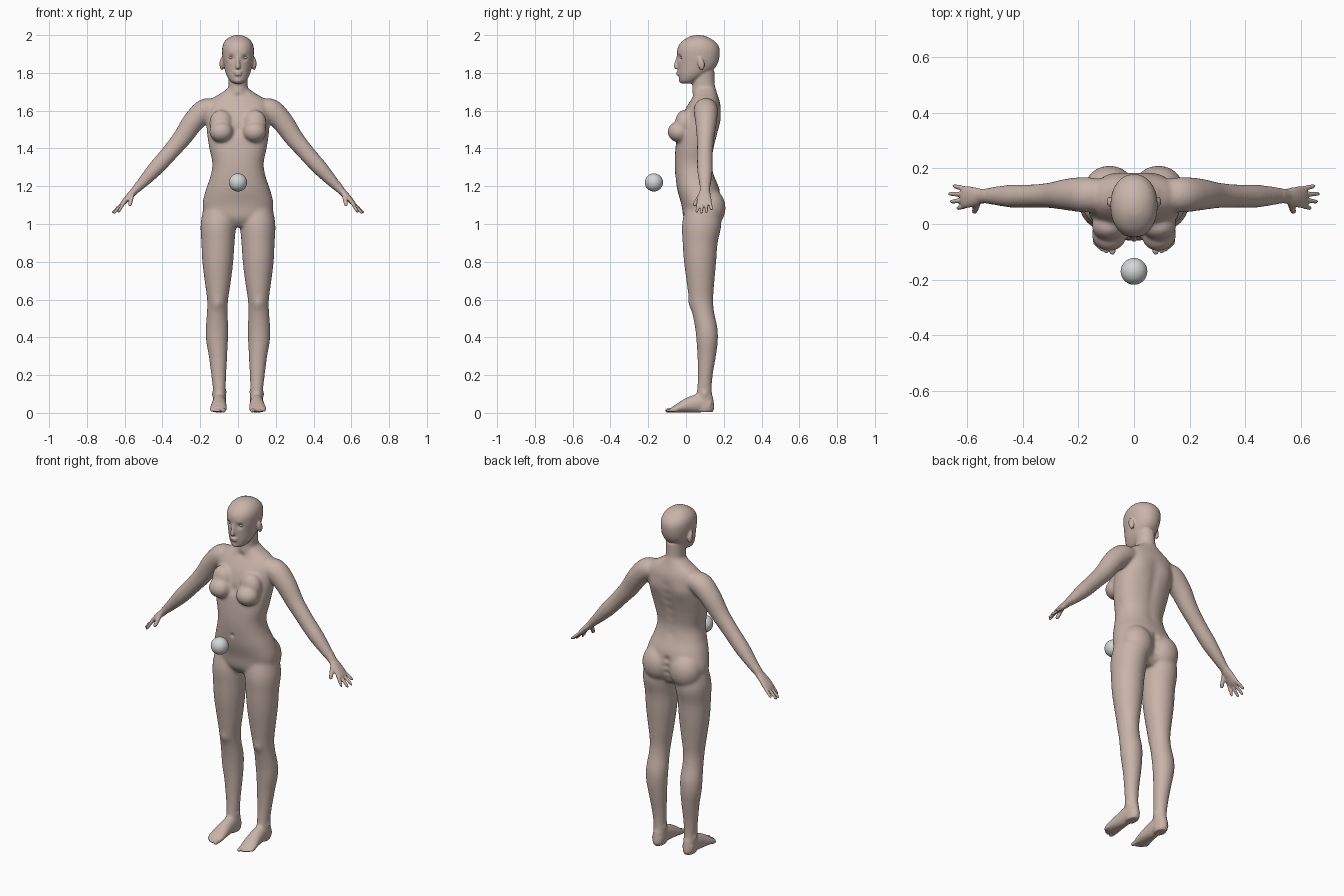
import bpy, bmesh, math
from mathutils import Vector, Matrix

SIDES = (1, -1)


def material(name, rgb):
    m = bpy.data.materials.new(name)
    m.diffuse_color = (*rgb, 1)
    return m


skin_mat = material("skin", (0.58, 0.455, 0.40))
ball_mat = material("pale grey", (0.66, 0.68, 0.68))


def spline(rows, steps=5):
    """Catmull-Rom interpolation of equal-length tuples."""
    out = []
    for i in range(len(rows) - 1):
        p0, p1, p2 = rows[max(i - 1, 0)], rows[i], rows[i + 1]
        p3 = rows[min(i + 2, len(rows) - 1)]
        for k in range(steps):
            t = k / steps
            out.append([0.5 * (2 * b + (c - a) * t + (2 * a - 5 * b + 4 * c - d) * t * t
                               + (3 * b - a - 3 * c + d) * t ** 3)
                        for a, b, c, d in zip(p0, p1, p2, p3)])
    out.append(list(rows[-1]))
    return out


def skin_rings(bm, rings):
    """Closed tube through a list of rings."""
    loops = [[bm.verts.new(p) for p in ring] for ring in rings]
    n = len(loops[0])
    faces = [bm.faces.new(loops[0]), bm.faces.new(loops[-1])]
    for a, b in zip(loops, loops[1:]):
        for i in range(n):
            j = (i + 1) % n
            faces.append(bm.faces.new((a[i], a[j], b[j], b[i])))
    bmesh.ops.recalc_face_normals(bm, faces=faces)


def oval(power, n=32):
    pts = []
    for i in range(n):
        a = 2 * math.pi * i / n
        c, s = math.cos(a), math.sin(a)
        pts.append((math.copysign(abs(c) ** (2 / power), c),
                    math.copysign(abs(s) ** (2 / power), s)))
    return pts


def stack(bm, rows, side=1, power=2.0):
    """Horizontal slices: (z, x centre, half width, y front, y back)."""
    rings = []
    for z, x, w, y0, y1 in spline(rows):
        rings.append([(side * (x + w * c), (y0 + y1) / 2 + (y1 - y0) / 2 * s, z)
                      for c, s in oval(power)])
    skin_rings(bm, rings)


def limb(bm, rows, axis, side=1):
    """Tube along a path: (x, y, z, radius along axis, other radius)."""
    pts = spline(rows)
    rings = []
    for i, (x, y, z, ra, rb) in enumerate(pts):
        t = Vector(pts[min(i + 1, len(pts) - 1)][:3]) - Vector(pts[max(i - 1, 0)][:3])
        b = t.cross(Vector(axis)).normalized()
        a = b.cross(t).normalized()
        ring = []
        for c, s in oval(2, 20):
            p = Vector((x, y, z)) + a * c * max(ra, .002) + b * s * max(rb, .002)
            ring.append((side * p.x, p.y, p.z))
        rings.append(ring)
    skin_rings(bm, rings)


def digit(bm, start, end, r, axis, side):
    rows = []
    for t, k in ((0, 1), (.5, 1), (.85, .9), (.96, .65), (1, .3)):
        p = Vector(start).lerp(Vector(end), t)
        rows.append((*p, r * k, r * k))
    limb(bm, rows, axis, side)


def blob(bm, centre, radii, side=1, tilt=0):
    m = Matrix.LocRotScale(Vector((side * centre[0], centre[1], centre[2])),
                           Matrix.Rotation(tilt, 3, 'X'), Vector(radii))
    bmesh.ops.create_uvsphere(bm, u_segments=28, v_segments=18, radius=1, matrix=m)


def finish(name, bm, mat):
    mesh = bpy.data.meshes.new(name)
    bm.to_mesh(mesh)
    bm.free()
    mesh.materials.append(mat)
    mesh.shade_smooth()
    ob = bpy.data.objects.new(name, mesh)
    bpy.context.collection.objects.link(ob)
    return ob


bm = bmesh.new()

# torso, neck, head
stack(bm, [(.985, 0, .09, .02, .14), (1.03, 0, .165, -.012, .17), (1.10, 0, .188, -.024, .185),
           (1.18, 0, .171, -.046, .178), (1.25, 0, .147, -.056, .152), (1.32, 0, .136, -.060, .138),
           (1.40, 0, .152, -.056, .148), (1.48, 0, .164, -.045, .168), (1.55, 0, .168, -.025, .182),
           (1.60, 0, .165, -.008, .185), (1.64, 0, .158, .015, .181), (1.67, 0, .130, .033, .172),
           (1.69, 0, .095, .04, .165), (1.72, 0, .052, .045, .155)], power=2.3)
stack(bm, [(1.62, 0, .06, .03, .17), (1.70, 0, .053, .031, .163), (1.74, 0, .050, .035, .152),
           (1.81, 0, .052, .03, .15)])
stack(bm, [(1.743, 0, .022, -.022, .03), (1.758, 0, .043, -.034, .06), (1.79, 0, .062, -.039, .11),
           (1.82, 0, .071, -.042, .148), (1.85, 0, .077, -.044, .168), (1.89, 0, .083, -.047, .178),
           (1.93, 0, .084, -.045, .177), (1.96, 0, .075, -.028, .16), (1.982, 0, .056, 0, .13),
           (1.996, 0, .03, .03, .098), (2.0, 0, .010, .055, .075)], power=2.15)

# nose, lips, chin
limb(bm, [(0, -.042, 1.885, .007, .008), (0, -.048, 1.86, .008, .010), (0, -.053, 1.835, .012, .012),
          (0, -.048, 1.822, .012, .008)], (1, 0, 0))
blob(bm, (0, -.041, 1.803), (.022, .011, .006))
blob(bm, (0, -.040, 1.791), (.020, .011, .006))
blob(bm, (0, -.025, 1.762), (.022, .014, .016))

for s in SIDES:
    # ear, breast, buttock
    blob(bm, (.086, .080, 1.848), (.012, .018, .035), s, .2)
    blob(bm, (.088, -.036, 1.488), (.064, .062, .056), s)
    blob(bm, (.090, -.008, 1.535), (.062, .050, .070), s)
    blob(bm, (.088, .123, 1.085), (.092, .087, .105), s)
    # leg
    stack(bm, [(1.10, .095, .085, 0, .17), (1.0, .104, .094, -.021, .187), (.90, .106, .088, -.018, .168),
               (.80, .107, .082, -.011, .16), (.70, .107, .070, .002, .151), (.60, .108, .056, .016, .144),
               (.53, .110, .055, .032, .15), (.45, .111, .060, .048, .167), (.38, .111, .058, .055, .169),
               (.30, .106, .049, .06, .159), (.20, .102, .040, .062, .142), (.12, .099, .034, .058, .137),
               (.07, .098, .034, .05, .145), (.025, .098, .034, .05, .15), (.004, .098, .027, .06, .14)], s)
    # foot and toes
    limb(bm, [(.099, .13, .038, .032, .036), (.099, .08, .052, .035, .050), (.100, .03, .045, .038, .044),
              (.102, -.02, .032, .043, .031), (.105, -.055, .021, .045, .020),
              (.107, -.075, .016, .038, .013)], (1, 0, 0), s)
    for x, y, r in ((.077, -.110, .0125), (.099, -.106, .009), (.114, -.100, .0085),
                    (.127, -.090, .008), (.139, -.077, .008)):
        digit(bm, (x, -.045, .016), (x, y, .012), r, (1, 0, 0), s)
    # arm
    limb(bm, [(.11, .105, 1.615, .055, .045), (.172, .105, 1.604, .064, .061),
              (.235, .106, 1.543, .058, .058), (.295, .103, 1.457, .047, .051),
              (.345, .101, 1.397, .043, .046), (.39, .100, 1.345, .042, .044),
              (.44, .100, 1.290, .042, .041), (.50, .101, 1.225, .034, .031),
              (.552, .100, 1.170, .026, .020), (.575, .098, 1.147, .030, .018)], (0, 1, 0), s)
    # hand, fingers and thumb
    limb(bm, [(.545, .100, 1.178, .026, .019), (.575, .098, 1.148, .035, .017),
              (.603, .097, 1.117, .040, .014), (.618, .097, 1.102, .034, .009)], (0, 1, 0), s)
    for y, tip in ((.066, (.636, .056, 1.060)), (.087, (.660, .080, 1.054)),
                   (.107, (.667, .108, 1.057)), (.126, (.651, .137, 1.074))):
        digit(bm, (.600, y, 1.118), tip, .0088, (0, 1, 0), s)
    digit(bm, (.560, .078, 1.158), (.574, .041, 1.094), .0115, (1, 0, 0), s)

# fuse all parts into one skin
body = finish("body", bm, skin_mat)
bpy.context.view_layer.objects.active = body
body.select_set(True)
remesh = body.modifiers.new("fuse", 'REMESH')
remesh.mode = 'VOXEL'
remesh.voxel_size = .005
bpy.ops.object.modifier_apply(modifier=remesh.name)

# soften the joins, more on the large forms than on face, hands and feet
bm = bmesh.new()
bm.from_mesh(body.data)


def soften(test, times):
    verts = [v for v in bm.verts if test(v.co)]
    for _ in range(times):
        bmesh.ops.smooth_vert(bm, verts=verts, factor=.5, use_axis_x=True,
                              use_axis_y=True, use_axis_z=True)


soften(lambda c: .09 < c.z < 1.74 and abs(c.x) < .54, 22)
soften(lambda c: c.z >= 1.72, 3)
soften(lambda c: c.z <= .11 or abs(c.x) > .53, 2)

# surface details: (centre, radius, push)
dents = [((.036, -.036, 1.881), .016, (0, .011, 0)),    # eye socket
         ((.036, -.036, 1.902), .014, (0, -.003, 0)),   # brow
         ((0, -.055, 1.235), .011, (0, .008, 0)),       # navel
         ((0, .035, 1.675), .018, (0, .007, 0)),        # throat notch
         ((0, -.05, 1.50), .028, (0, .010, 0)),         # breastbone
         ((.09, .175, 1.55), .05, (0, .007, 0)),        # shoulder blade
         ((.108, .018, .575), .03, (0, -.007, 0)),      # kneecap
         ((.133, .10, .10), .015, (.006, 0, 0)),        # ankle bones
         ((.066, .10, .11), .015, (-.005, 0, 0))]
dents += [((0, .165, 1.28 + .05 * i), .028, (0, -.006, 0)) for i in range(7)]   # spine
dents += [((0, .185, 1.02 + .04 * i), .020, (0, -.011, 0)) for i in range(4)]   # cleft
moves = []
for c, r, push in dents:
    for s in (SIDES if c[0] else (1,)):
        moves.append((Vector((s * c[0], c[1], c[2])), r * r, Vector((s * push[0], push[1], push[2]))))
for v in bm.verts:
    p = v.co.copy()
    for c, rr, push in moves:
        d = (p - c).length_squared
        if d < 5 * rr:
            v.co += push * math.exp(-d / rr)
    v.co.z = max(v.co.z, 0)
bm.to_mesh(body.data)
bm.free()
body.data.shade_smooth()

# eyes
for s, name in zip(SIDES, ("left_eye", "right_eye")):
    bm = bmesh.new()
    blob(bm, (.036, -.019, 1.881), (.014, .012, .009), s)
    finish(name, bm, skin_mat)

# ball floating in front of the belly
bm = bmesh.new()
blob(bm, (0, -.17, 1.22), (.048, .048, .048))
finish("ball", bm, ball_mat)
